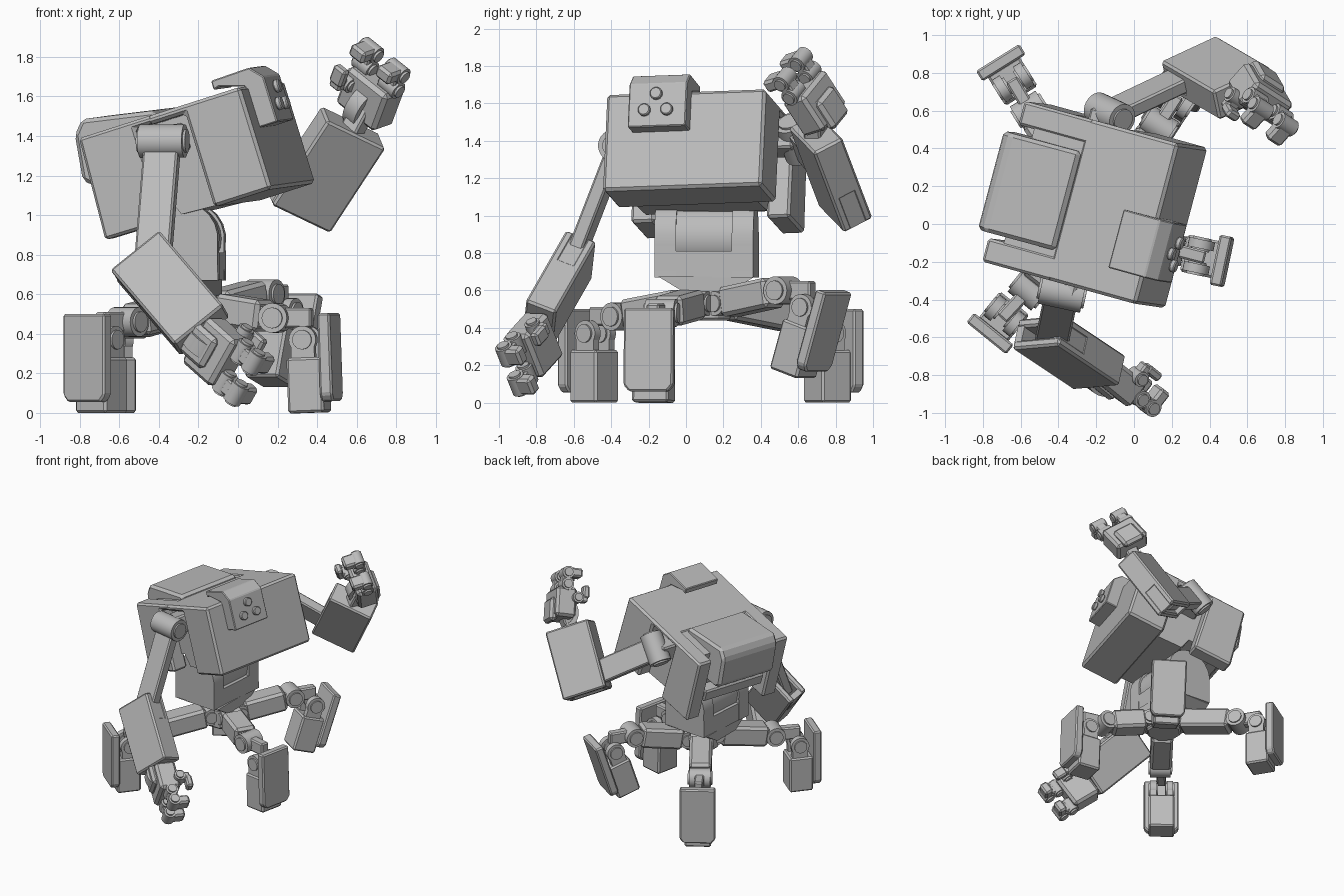
import bpy, bmesh, math
from mathutils import Vector, Matrix

if "Cube" in bpy.data.objects:
    bpy.data.objects.remove(bpy.data.objects["Cube"], do_unlink=True)

GREY = (0.5, 0.5, 0.5, 1)
metal = bpy.data.materials.new("plain grey")
metal.use_nodes = True
metal.diffuse_color = GREY
metal.node_tree.nodes["Principled BSDF"].inputs["Base Color"].default_value = GREY


def frame(origin, x, z):
    """Matrix with local z along z and local x as near to x as possible."""
    z = Vector(z).normalized()
    x = Vector(x)
    x = (x - z * x.dot(z)).normalized()
    m = Matrix((x, z.cross(x), z)).transposed().to_4x4()
    m.translation = Vector(origin)
    return m


def finish(name, bm, m, bevel=0.0, smooth=False):
    if bevel:
        bmesh.ops.bevel(bm, geom=bm.edges[:], offset=bevel, segments=1, affect='EDGES')
    bmesh.ops.recalc_face_normals(bm, faces=bm.faces[:])
    mesh = bpy.data.meshes.new(name)
    bm.to_mesh(mesh)
    bm.free()
    mesh.materials.append(metal)
    ob = bpy.data.objects.new(name, mesh)
    bpy.context.collection.objects.link(ob)
    ob.matrix_world = m
    if smooth:
        bpy.ops.object.select_all(action='DESELECT')
        ob.select_set(True)
        bpy.context.view_layer.objects.active = ob
        bpy.ops.object.shade_smooth_by_angle(angle=math.radians(35))
    return ob


def box(name, m, lo, hi, bevel=0.012):
    lo, hi = Vector(lo), Vector(hi)
    bm = bmesh.new()
    bmesh.ops.create_cube(bm, size=1)
    for v in bm.verts:
        v.co = Vector([(lo[i] + hi[i]) / 2 + v.co[i] * (hi[i] - lo[i]) for i in range(3)])
    return finish(name, bm, m, bevel)


def prism(name, m, pts, y0, y1, bevel=0.0, smooth=False):
    """Profile in local xz, extruded along local y."""
    bm = bmesh.new()
    face = bm.faces.new([bm.verts.new((x, y0, z)) for x, z in pts])
    new = bmesh.ops.extrude_face_region(bm, geom=[face])["geom"]
    bmesh.ops.translate(bm, vec=(0, y1 - y0, 0),
                        verts=[g for g in new if isinstance(g, bmesh.types.BMVert)])
    return finish(name, bm, m, bevel, smooth)


def arc(r, a, b, n, cx=0, cz=0):
    steps = [math.radians(a + (b - a) * i / n) for i in range(n + 1)]
    return [(cx + r * math.cos(t), cz + r * math.sin(t)) for t in steps]


def drum(name, m, r, half, cz=0, cy=0):
    """Cylinder along local y with a small raised cap at each end."""
    prism(name, m, arc(r, 0, 345, 23, 0, cz), cy - half, cy + half, smooth=True)
    prism(name + "_cap", m, arc(r * 0.7, 0, 345, 23, 0, cz),
          cy - half - 0.012, cy + half + 0.012, smooth=True)


# Body: local x forward, y left, z up; open notches on both sides hold the shoulders
F, U = Vector((0.92, -0.255, 0.3)), Vector((-0.294, 0.043, 0.956))
body = frame((-0.2, 0.1, 1.278), F, U)
prism("body_front", body, [(-0.08, 0.27), (0.435, 0.27), (0.435, -0.27), (0.12, -0.27),
                           (0.12, 0.225), (-0.08, 0.225)], -0.44, 0.44, 0.016)
prism("body_core", body, [(-0.36, 0.262), (0.13, 0.262), (0.13, -0.262), (-0.08, -0.25),
                          (-0.12, -0.15), (-0.36, -0.15)], -0.335, 0.335)
for side, tag in ((-1, "right"), (1, "left")):
    ys = sorted((side * 0.31, side * 0.44))
    prism(tag + "_side_slab", body, [(-0.45, 0.27), (-0.05, 0.27), (-0.05, 0.23), (-0.155, 0.23),
                                     (-0.155, -0.265), (-0.475, -0.26)], *ys, 0.014)
box("rear_lip", body, (-0.45, -0.29, -0.14), (-0.34, 0.29, -0.04))
prism("rear_hump", body, [(-0.07, 0), (-0.07, 0.295), (-0.45, 0.365), (-0.51, 0.3),
                          (-0.54, 0.07), (-0.5, 0.03)], -0.28, 0.26, 0.02)

# Eye module hooked over the front edge
prism("eye_hood", body, [(0.26, 0.3), (0.26, 0.35), (0.47, 0.355), (0.53, 0.29), (0.53, 0.05),
                         (0.42, 0.05), (0.42, 0.27), (0.29, 0.31)], -0.29, 0.03, 0.006)
eyes = body @ Matrix.Translation((0.53, -0.135, 0.14)) @ Matrix.Rotation(math.pi / 2, 4, 'Z')
for i, (dy, dz) in enumerate(((0, 0.09), (-0.062, 0), (0.062, 0))):
    prism("eye_%d" % i, eyes, arc(0.034, 0, 345, 15, dy, dz), -0.03, 0.0, 0.006, True)

# Waist with a rounded drum between two cheeks
waist = frame((-0.27, 0.11, 0.88), (1, -0.08, 0), (0, 0, 1))
cheek = arc(0.19, -10, 190, 12) + [(-0.19, -0.21), (0.19, -0.21)]
for tag, y0, y1 in (("right", -0.265, -0.15), ("left", 0.15, 0.265)):
    prism(tag + "_waist_cheek", waist, cheek, y0, y1, smooth=True)
prism("waist_drum", waist, arc(0.175, 0, 345, 23), -0.16, 0.16, smooth=True)
box("waist_block", waist, (-0.187, -0.16, -0.21), (0.187, 0.16, -0.07), 0)
box("waist_neck", waist, (-0.1, -0.13, 0.1), (0.1, 0.13, 0.3))
taper = frame((-0.25, 0.11, 0.0), (0, 1, 0), (0, 0, 1))
prism("waist_taper", taper, [(-0.26, 0.675), (0.26, 0.675), (0.12, 0.59), (-0.12, 0.59)],
      -0.17, 0.2)
hub = frame((-0.21, 0.11, 0.52), (1, 0, 0), (0, 1, 0))
prism("hip_hub", hub, arc(0.14, 22.5, 337.5, 7), -0.08, 0.08, 0.012)


# Legs: thigh, two knee drums, shin block and outer shield
def leg(tag, hip, knee, ankle, angle, tilt):
    hip, knee, ankle = Vector(hip), Vector(knee), Vector(ankle)
    out = Vector((math.cos(math.radians(angle)), math.sin(math.radians(angle)), 0))
    d = knee - hip
    th = frame(hip, d, Vector((0, 0, 1)) - d * (d.z / d.length_squared))
    n = d.length
    drum(tag + "_hip_drum", th, 0.065, 0.08)
    box(tag + "_thigh", th, (0.03, -0.085, -0.08), (n - 0.06, 0.085, 0.08), 0.02)
    box(tag + "_thigh_fork", th, (n - 0.1, -0.06, -0.05), (n, 0.06, 0.05), 0)
    k = frame(knee, out, (0, 0, 1))
    drum(tag + "_knee", k, 0.075, 0.08)
    link = frame(knee, ankle - knee, (0, 0, 1))
    box(tag + "_link", link, (0, -0.035, -0.05), ((ankle - knee).length, 0.035, 0.05), 0.01)
    s = frame(ankle, out, (0, 0, 1)) @ Matrix.Rotation(math.radians(tilt), 4, 'Y')
    for y in (-0.065, 0.065):
        drum(tag + "_shin_joint", s, 0.07, 0.024, cy=y)
        box(tag + "_shin_fork", s, (-0.06, y - 0.024, -0.15), (0.06, y + 0.024, 0), 0)
    box(tag + "_shin", s, (-0.085, -0.1, -0.37), (0.1, 0.1, -0.09), 0.012)
    turned = s @ Matrix.Rotation(math.pi / 2, 4, 'Z')
    prism(tag + "_shield", turned, [(-0.135, 0.13), (0.135, 0.13), (0.135, -0.28), (0.105, -0.315),
                                    (-0.105, -0.315), (-0.135, -0.28)], -0.155, -0.09, 0.01)


leg("back_left_leg", (-0.28, 0.2, 0.53), (-0.55, 0.6, 0.45), (-0.64, 0.75, 0.37), 122, 0)
leg("front_right_leg", (-0.28, 0.01, 0.53), (-0.56, -0.35, 0.46), (-0.685, -0.485, 0.37), 231, 0)
leg("forward_leg", (-0.11, 0.05, 0.53), (0.19, -0.13, 0.48), (0.343, -0.17, 0.37), -12, -2)
leg("raised_leg", (-0.13, 0.2, 0.53), (0.13, 0.52, 0.6), (0.22, 0.66, 0.51), 57, 18)


# Arms: shoulder drum, thin upper arm, thick slab forearm with a slot
def arm(tag, side, corner, along, across, normal):
    shoulder = body @ Vector((-0.02, side * 0.49, 0.125))
    along, across, normal = Vector(along), Vector(across), Vector(normal)
    fa = frame(corner, across, along)
    inward = 1 if fa.to_3x3().col[1].dot(normal) < 0 else -1
    L, W, T = along.length, across.length, 0.175
    # Full block toward the hand, two cheeks and side walls around the elbow slot
    ys = sorted((0, inward * T))
    box(tag + "_forearm", fa, (0, ys[0], 0.2), (W, ys[1], L), 0.012)
    for part, a, b in (("outer", 0, 0.05), ("inner", 0.125, T)):
        ys = sorted((inward * a, inward * b))
        box(tag + "_forearm_" + part, fa, (0, ys[0], 0), (W, ys[1], 0.24), 0.012)
    ys = sorted((inward * 0.03, inward * 0.14))
    for x in (0.004, W - 0.05):
        box(tag + "_forearm_wall", fa, (x, ys[0], 0.005), (x + 0.046, ys[1], 0.25), 0)
    elbow = fa @ Vector((W / 2, inward * 0.087, 0.12))
    up = frame(shoulder, normal, elbow - shoulder)
    n = (elbow - shoulder).length
    box(tag + "_upper_arm", up, (-0.04, -0.09, 0), (0.04, 0.09, n + 0.04), 0.01)
    drum(tag + "_shoulder", up, 0.085, 0.115)
    box(tag + "_shoulder_mount", body, (-0.11, min(side * 0.3, side * 0.5), 0.05),
        (0.07, max(side * 0.3, side * 0.5), 0.19))
    return fa @ Vector((W / 2, inward * T / 2, L))


right_wrist = arm("right", -1, (-0.40, -0.64, 0.925), (0.325, -0.217, -0.38),
                  (-0.25, -0.02, -0.195), (-0.2, -0.91, 0.355))
left_wrist = arm("left", 1, (0.435, 1.0, 0.985), (0.28, -0.163, 0.428),
                 (-0.27, -0.148, 0.173), (-0.186, 0.873, 0.453))


# Hands: local x across the knuckles, z toward the fingers; k is the palm side
def hand(tag, wrist, centre, spread, axis, k):
    m = frame(centre, spread, axis)
    box(tag + "_palm", m, (-0.14, -0.08, -0.12), (0.14, 0.08, 0.11), 0.02)
    box(tag + "_hand_back", m, (-0.09, min(-k * 0.05, -k * 0.11), -0.15),
        (0.09, max(-k * 0.05, -k * 0.11), 0.03), 0.02)
    d = Vector(centre) - wrist
    box(tag + "_wrist", frame(wrist, spread, d), (-0.05, -0.05, -0.04), (0.05, 0.05, d.length), 0.01)
    side = m @ Matrix.Rotation(math.pi / 2, 4, 'Z')
    prism(tag + "_wrist_bracket", side, arc(0.13, 110, 250, 10, 0, -0.07)
          + arc(0.095, 250, 110, 10, 0, -0.07), -0.04, 0.04, smooth=True)
    # Curled fingers and thumb
    for i, x in enumerate((-0.095, 0.095)):
        f = m @ Matrix.Translation((x, 0, 0.13))
        fy = f @ Matrix.Rotation(math.pi / 2, 4, 'Z')
        name = "%s_finger_%d" % (tag, i)
        drum(name + "_knuckle", fy, 0.047, 0.052)
        box(name + "_base", f, (-0.04, -0.038, 0), (0.04, 0.038, 0.09), 0.008)
        drum(name + "_joint", fy, 0.047, 0.052, 0.09)
        tip = sorted((k * 0.01, k * 0.115))
        box(name + "_tip", f, (-0.05, tip[0], 0.06), (0.05, tip[1], 0.13), 0.014)
    t = m @ Matrix.Translation((-0.125, k * 0.08, 0.03))
    drum(tag + "_thumb_knuckle", t @ Matrix.Rotation(math.pi / 2, 4, 'Z'), 0.042, 0.048)
    tip = sorted((0, k * 0.08))
    box(tag + "_thumb_base", t, (-0.035, tip[0], -0.03), (0.035, tip[1], 0.035), 0.01)
    tip = sorted((k * 0.04, k * 0.09))
    box(tag + "_thumb_tip", t, (-0.04, tip[0], 0), (0.04, tip[1], 0.1), 0.012)


hand("right", right_wrist, (-0.105, -0.815, 0.305), (-0.5, 0.36, -0.8), (0.62, -0.5, -0.55), 1)
hand("left", left_wrist, (0.67, 0.685, 1.605), (0.66, -0.4, -0.6), (0.3, -0.52, 0.8), -1)
